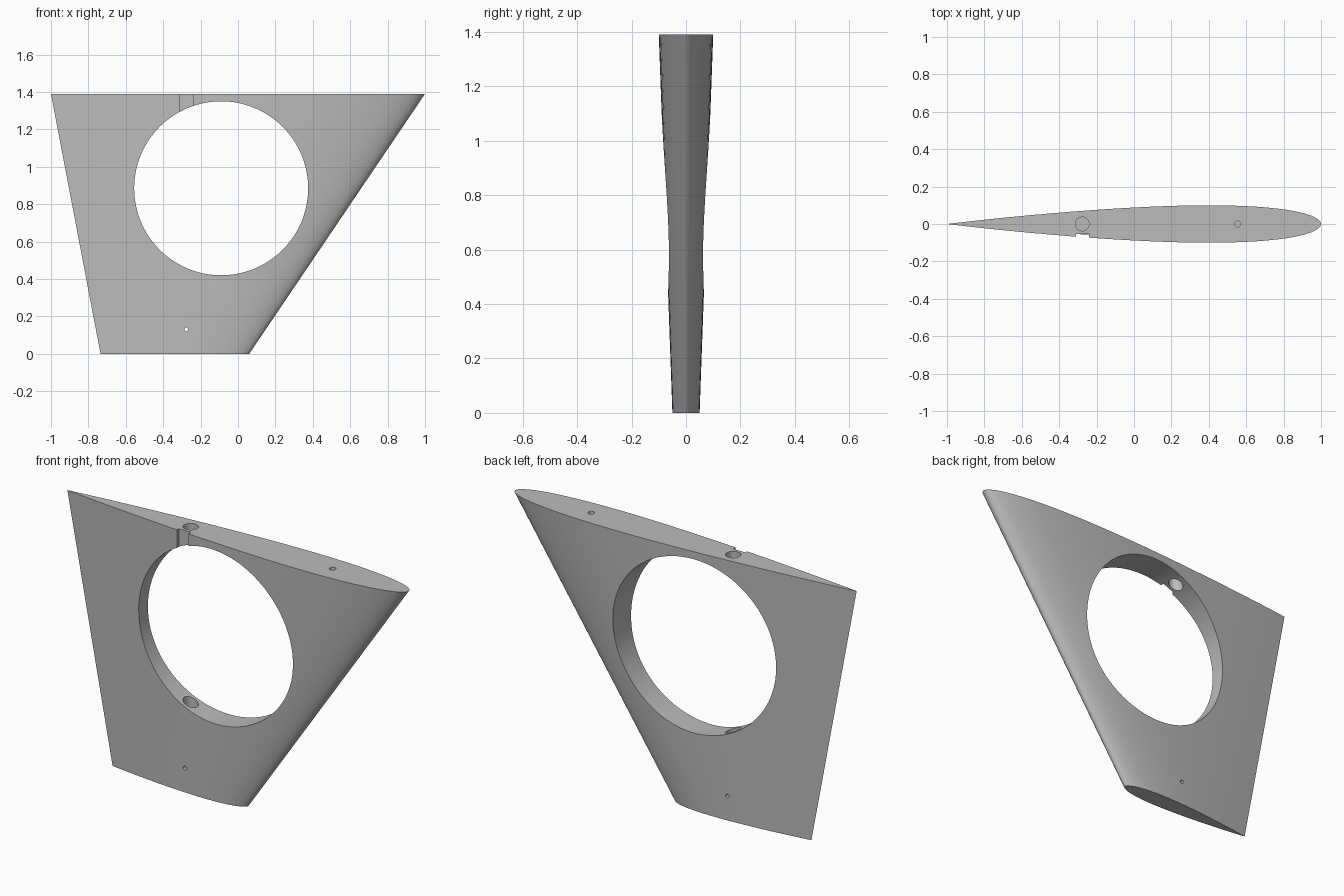
import bpy, bmesh, math
from mathutils import Matrix, Vector

cube = bpy.data.objects.get("Cube")
if cube:
    bpy.data.objects.remove(cube, do_unlink=True)

HEIGHT = 1.39
grey = bpy.data.materials.new("plain_grey")
grey.use_nodes = True
COLOUR = (0.5, 0.5, 0.5, 1)
grey.diffuse_color = COLOUR
grey.node_tree.nodes["Principled BSDF"].inputs["Base Color"].default_value = COLOUR


def add_object(name, bm):
    bmesh.ops.recalc_face_normals(bm, faces=bm.faces)
    mesh = bpy.data.meshes.new(name)
    bm.to_mesh(mesh)
    bm.free()
    mesh.materials.append(grey)
    obj = bpy.data.objects.new(name, mesh)
    bpy.context.collection.objects.link(obj)
    return obj


def half_thickness(u):
    # Symmetric wing section with a closed tail, scaled to a peak near 1
    return 10 * (0.2969 * math.sqrt(u) - 0.126 * u - 0.3516 * u**2
                 + 0.2843 * u**3 - 0.1036 * u**4)


def section(t, steps=40):
    # Outline at span fraction t, from the tail over the back and round the nose
    nose = 0.06 + 0.94 * t
    tail = -0.735 - 0.265 * t
    thick = 0.05 + 0.05 * t
    points = []
    for i in range(2 * steps):
        a = math.pi * i / steps
        u = (1 + math.cos(a)) / 2
        side = 1 if i <= steps else -1
        y = 0 if i in (0, steps) else side * thick * half_thickness(u)
        points.append((nose + (tail - nose) * u, y, HEIGHT * t))
    return points


# Tapered fin body, lofted from bottom to top
bm = bmesh.new()
ROWS = 10
rings = [[bm.verts.new(p) for p in section(r / ROWS)] for r in range(ROWS + 1)]
for low, high in zip(rings, rings[1:]):
    for i in range(len(low)):
        j = (i + 1) % len(low)
        bm.faces.new((low[i], low[j], high[j], high[i]))
bm.faces.new(rings[0])
bm.faces.new(rings[-1])
fin = add_object("fin", bm)


def cylinder_cutter(name, start, end, radius, sides):
    start, end = Vector(start), Vector(end)
    axis = end - start
    turn = axis.to_track_quat("Z", "Y").to_matrix().to_4x4()
    bm = bmesh.new()
    bmesh.ops.create_cone(bm, cap_ends=True, segments=sides, radius1=radius,
                          radius2=radius, depth=axis.length,
                          matrix=Matrix.Translation((start + end) / 2) @ turn)
    return add_object(name, bm)


def box_cutter(name, low, high):
    low, high = Vector(low), Vector(high)
    bm = bmesh.new()
    bmesh.ops.create_cube(bm, size=1, matrix=Matrix.Translation((low + high) / 2)
                          @ Matrix.Diagonal((*(high - low), 1)))
    return add_object(name, bm)


# Round opening, shaft bore, pin holes and the cable notch
cutters = [
    cylinder_cutter("opening_cutter", (-0.09, -1, 0.885), (-0.09, 1, 0.885), 0.465, 128),
    cylinder_cutter("shaft_bore_cutter", (-0.277, 0, 0.16), (-0.277, 0, 1.5), 0.037, 40),
    cylinder_cutter("top_pin_hole_cutter", (0.555, 0, 1.19), (0.555, 0, 1.5), 0.016, 24),
    cylinder_cutter("cross_pin_hole_cutter", (-0.277, -1, 0.13), (-0.277, 1, 0.13), 0.01, 20),
    box_cutter("notch_cutter", (-0.31, -0.3, 1.1), (-0.24, -0.053, 1.5)),
]
bpy.context.view_layer.objects.active = fin
for cutter in cutters:
    mod = fin.modifiers.new(cutter.name, "BOOLEAN")
    mod.operation = "DIFFERENCE"
    mod.solver = "EXACT"
    mod.object = cutter
    bpy.ops.object.modifier_apply(modifier=mod.name)
for cutter in cutters:
    bpy.data.objects.remove(cutter, do_unlink=True)

# Smooth skin with crisp rims
bpy.ops.object.select_all(action="DESELECT")
fin.select_set(True)
bpy.ops.object.shade_smooth_by_angle(angle=math.radians(30))
